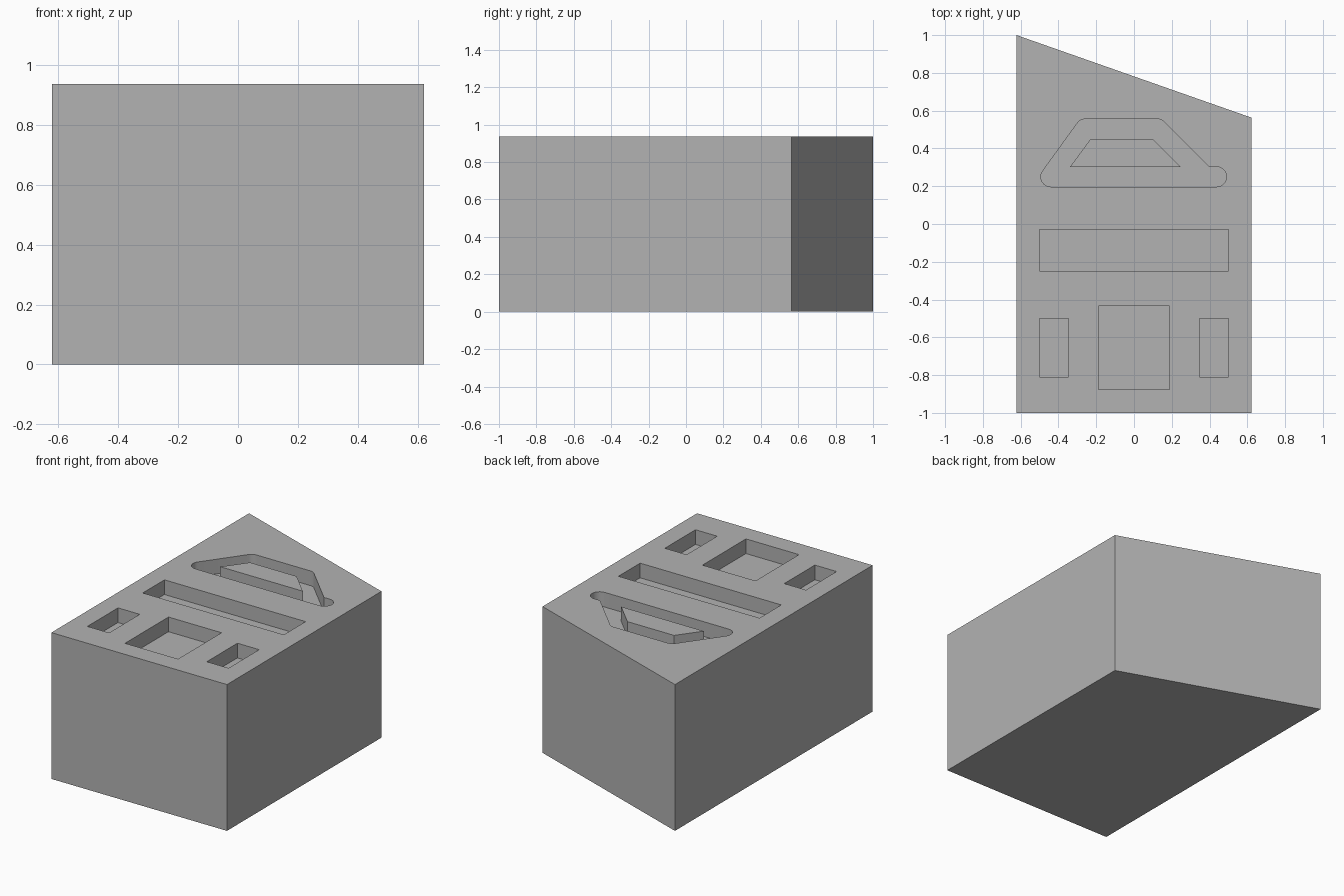
import bpy, bmesh
from math import radians, sin, cos

cube = bpy.data.objects.get("Cube")
if cube:
    bpy.data.objects.remove(cube, do_unlink=True)

HEIGHT = 0.937
DEPTH = 0.094      # depth of the recesses
RADIUS = 0.053     # half width of the curved channel

grey = bpy.data.materials.new("plain_grey")
grey.use_nodes = True
colour = (0.45, 0.45, 0.45, 1)
grey.diffuse_color = colour
grey.node_tree.nodes["Principled BSDF"].inputs["Base Color"].default_value = colour


def prism(name, outline, bottom, top):
    """Extrude a flat outline from bottom to top."""
    bm = bmesh.new()
    face = bm.faces.new([bm.verts.new((x, y, bottom)) for x, y in outline])
    result = bmesh.ops.extrude_face_region(bm, geom=[face])
    for v in result["geom"]:
        if isinstance(v, bmesh.types.BMVert):
            v.co.z = top
    bmesh.ops.recalc_face_normals(bm, faces=bm.faces)
    mesh = bpy.data.meshes.new(name)
    bm.to_mesh(mesh)
    bm.free()
    mesh.materials.append(grey)
    obj = bpy.data.objects.new(name, mesh)
    bpy.context.collection.objects.link(obj)
    return obj


def rectangle(x0, x1, y0, y1):
    return [(x0, y0), (x1, y0), (x1, y1), (x0, y1)]


def arc(cx, cy, start, end, steps):
    angles = [radians(start + (end - start) * i / steps) for i in range(steps + 1)]
    return [(cx + RADIUS * cos(a), cy + RADIUS * sin(a)) for a in angles]


def cut(target, cutter):
    """Subtract the cutter from the target, then discard it."""
    cutter.hide_render = True
    mod = target.modifiers.new("cut", "BOOLEAN")
    mod.operation = "DIFFERENCE"
    mod.solver = "EXACT"
    mod.object = cutter
    bpy.context.view_layer.objects.active = target
    bpy.ops.object.modifier_apply(modifier=mod.name)
    bpy.data.objects.remove(cutter, do_unlink=True)


# Block with a slanted back
block = prism("block", [(-0.622, -1), (0.622, -1), (0.622, 0.563), (-0.622, 1)], 0, HEIGHT)

floor, above = HEIGHT - DEPTH, HEIGHT + 0.1

# Rectangular pockets: long slot, centre pocket, two side pockets
pockets = {
    "slot_cutter": rectangle(-0.5, 0.5, -0.25, -0.03),
    "centre_cutter": rectangle(-0.188, 0.188, -0.875, -0.435),
    "right_cutter": rectangle(-0.5, -0.346, -0.81, -0.5),
    "left_cutter": rectangle(0.346, 0.5, -0.81, -0.5),
}
for name, outline in pockets.items():
    cut(block, prism(name, outline, floor, above))

# Rounded channel around a trapezoid island
channel_outline = (
    arc(-0.44, 0.25, 270, 144, 12)
    + arc(-0.257, 0.503, 144, 90, 6)
    + arc(0.122, 0.503, 90, 45, 6)
    + [(0.397, 0.303)]
    + arc(0.437, 0.25, 90, -90, 16)
)
channel = prism("channel_cutter", channel_outline, floor, above)
island = [(-0.338, 0.303), (0.247, 0.303), (0.1, 0.45), (-0.23, 0.45)]
cut(channel, prism("island_cutter", island, floor - 0.1, above + 0.1))
cut(block, channel)

# Soften only the curved channel walls
bpy.ops.object.select_all(action="DESELECT")
block.select_set(True)
bpy.context.view_layer.objects.active = block
bpy.ops.object.shade_smooth_by_angle(angle=radians(20))
